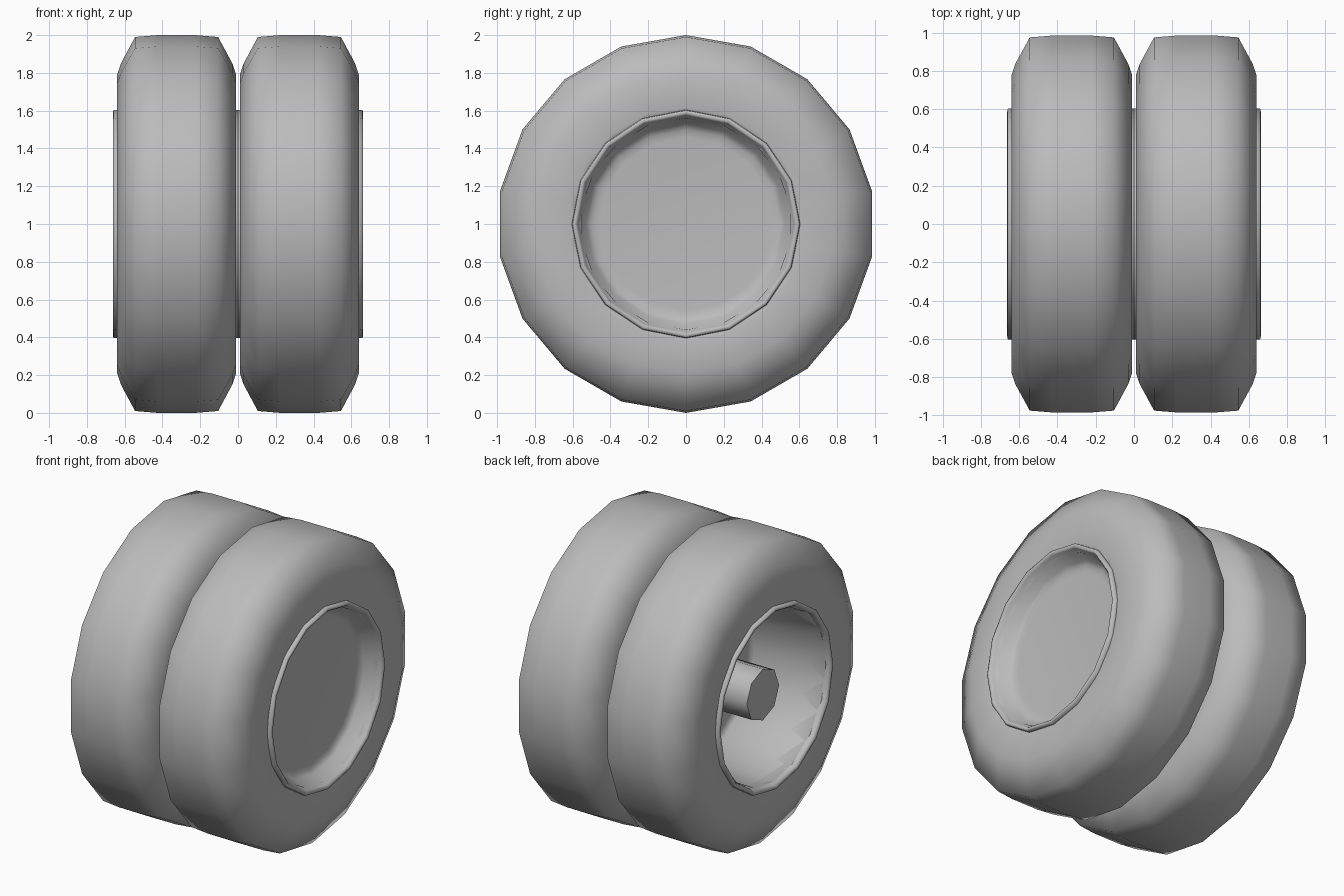
import bpy, bmesh
from math import sin, cos, tau, radians

cube = bpy.data.objects.get("Cube")
if cube:
    bpy.data.objects.remove(cube, do_unlink=True)

grey = bpy.data.materials.new("plain grey")
grey.use_nodes = True
colour = (0.5, 0.5, 0.5, 1)
grey.diffuse_color = colour
shader = grey.node_tree.nodes["Principled BSDF"]
shader.inputs["Base Color"].default_value = colour
shader.inputs["Roughness"].default_value = 0.7

WHEEL_SPACING = 0.65
AXLE_HEIGHT = 1.0


def lathe(name, profile, sides, closed=False):
    """Revolve (x, radius) points round the x axis; radius 0 makes a pole."""
    bm = bmesh.new()
    rings = []
    for x, r in profile:
        count = sides if r > 0 else 1
        rings.append([bm.verts.new((x, r * sin(tau * i / sides), r * cos(tau * i / sides)))
                      for i in range(count)])
    pairs = list(zip(rings, rings[1:]))
    if closed:
        pairs.append((rings[-1], rings[0]))
    for a, b in pairs:
        for i in range(sides):
            j = (i + 1) % sides
            corners = [a[i % len(a)], a[j % len(a)], b[j % len(b)], b[i % len(b)]]
            bm.faces.new(list(dict.fromkeys(corners)))
    bmesh.ops.recalc_face_normals(bm, faces=bm.faces)
    mesh = bpy.data.meshes.new(name)
    bm.to_mesh(mesh)
    bm.free()
    mesh.materials.append(grey)
    mesh.shade_smooth()
    return mesh


def place(name, mesh, x):
    obj = bpy.data.objects.new(name, mesh)
    obj.location = (x, 0, AXLE_HEIGHT)
    bpy.context.collection.objects.link(obj)
    return obj


# Tyre section: bead, sidewall, shoulder and slightly crowned tread, mirrored
half = [(0.30, 0.56), (0.315, 0.62), (0.315, 0.79), (0.295, 0.85), (0.22, 0.99), (0.1, 1.0)]
tyre = lathe("tyre", half + [(-x, r) for x, r in reversed(half)], 18, closed=True)

# Rim: deep well on the right, rolled lips, shallow dish on the left
well = [(0.195, 0), (0.195, 0.46), (0.18, 0.51), (-0.31, 0.57)]
lip = [(0.325, 0.575), (0.338, 0.585), (0.335, 0.602), (0.31, 0.605)]
dish = [(0.23, 0.53), (0.212, 0.5), (0.208, 0.46), (0.208, 0)]
rim = lathe("rim", well + [(-x, r) for x, r in lip] + lip[::-1] + dish, 16)

# Hub standing in the well
hub = lathe("hub", [(-0.24, 0), (-0.24, 0.17), (0.2, 0.17), (0.2, 0)], 8)

for side, sign in (("right", -1), ("left", 1)):
    x = sign * WHEEL_SPACING / 2
    place(side + "_tyre", tyre, x)
    place(side + "_rim", rim, x)
    hub_obj = place(side + "_hub", hub, x)

# Keep the hub's end edge crisp
bpy.ops.object.select_all(action="DESELECT")
bpy.context.view_layer.objects.active = hub_obj
hub_obj.select_set(True)
bpy.ops.object.shade_smooth_by_angle(angle=radians(60))
